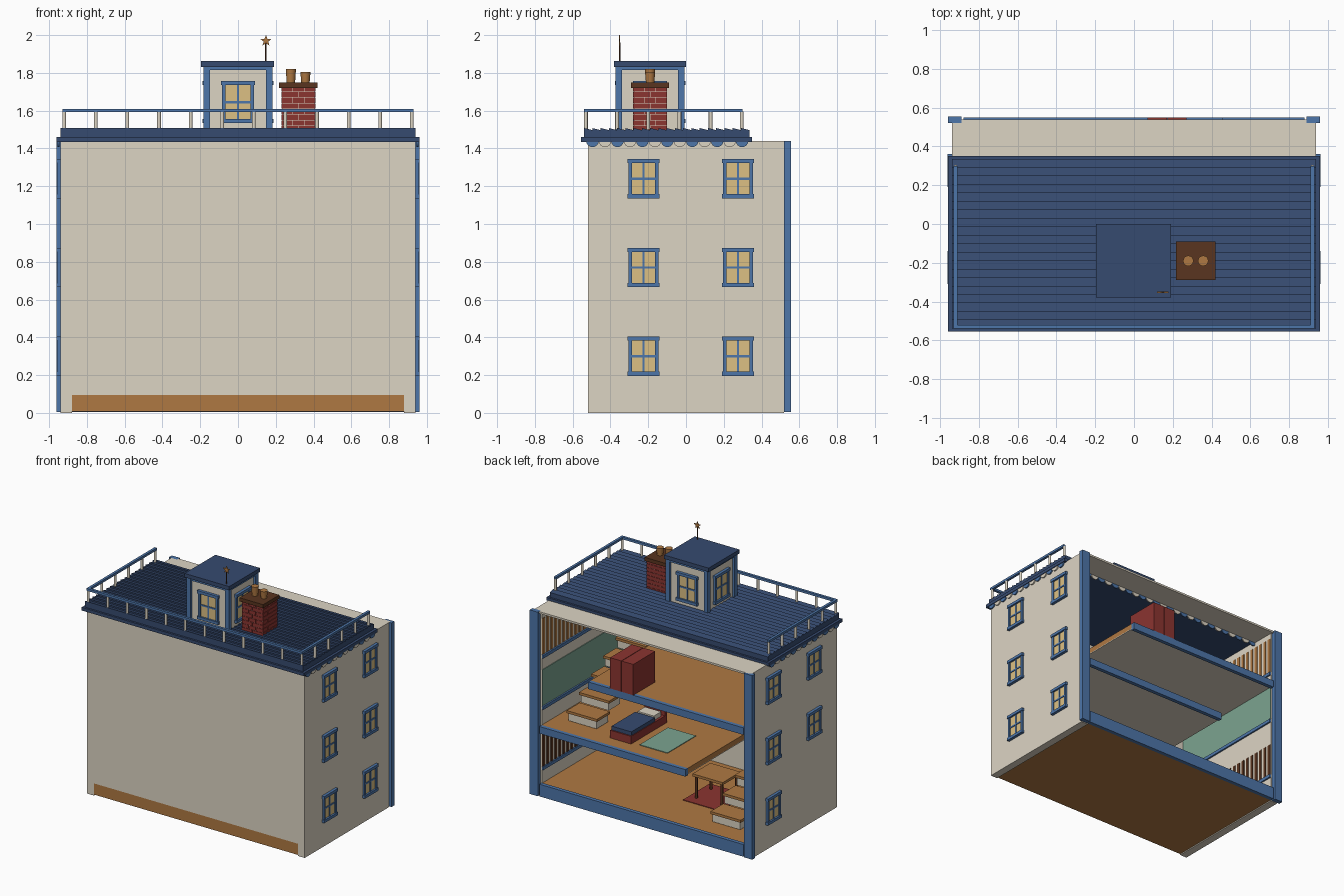
import bpy
import bmesh
import math
from mathutils import Matrix, Vector

default_cube = bpy.data.objects.get("Cube")
if default_cube:
    bpy.data.objects.remove(default_cube, do_unlink=True)


def make_material(name, red, green, blue):
    material = bpy.data.materials.new(name)
    material.use_nodes = True
    colour = (red, green, blue, 1)
    material.diffuse_color = colour
    shader = material.node_tree.nodes["Principled BSDF"]
    shader.inputs["Base Color"].default_value = colour
    shader.inputs["Roughness"].default_value = .8
    return material


cream = make_material("cream plaster", .72, .66, .55)
navy = make_material("navy roof", .037, .07, .16)
blue = make_material("blue trim", .075, .18, .4)
wood = make_material("warm wood", .43, .19, .055)
glass = make_material("yellow pane", .72, .53, .23)
brick = make_material("brick red", .26, .035, .03)
brown = make_material("dark brown", .1, .035, .014)
green = make_material("soft green", .2, .37, .28)


def finish(name, mesh, materials):
    data = bpy.data.meshes.new(name)
    mesh.to_mesh(data)
    mesh.free()
    for material in materials:
        data.materials.append(material)
    part = bpy.data.objects.new(name, data)
    bpy.context.collection.objects.link(part)
    return part


def add_box(mesh, low, high, index=0):
    low, high = Vector(low), Vector(high)
    size = high - low
    place = Matrix.Translation((low + high) / 2) @ Matrix.Diagonal((*size, 1))
    corners = bmesh.ops.create_cube(mesh, size=1, matrix=place)["verts"]
    for face in {face for corner in corners for face in corner.link_faces}:
        face.material_index = index


def boxes(name, material, *pairs):
    mesh = bmesh.new()
    for low, high in pairs:
        add_box(mesh, low, high)
    return finish(name, mesh, [material])


def cylinder(name, material, centre, radius, height, sides=16, top=None):
    mesh = bmesh.new()
    bmesh.ops.create_cone(mesh, cap_ends=True, segments=sides, radius1=radius,
                          radius2=top or radius, depth=height,
                          matrix=Matrix.Translation(centre))
    part = finish(name, mesh, [material])
    for face in part.data.polygons:
        face.use_smooth = abs(face.normal.z) < .9
    return part


def add_prism(mesh, outline, offset, index=0):
    # closed outline extruded along an offset
    face = mesh.faces.new([mesh.verts.new(point) for point in outline])
    solid = bmesh.ops.extrude_face_region(mesh, geom=[face])["geom"]
    moved = [item for item in solid if isinstance(item, bmesh.types.BMVert)]
    bmesh.ops.translate(mesh, verts=moved, vec=offset)
    linked = {f for v in moved for f in v.link_faces} | {face}
    for item in linked:
        item.material_index = index
    bmesh.ops.recalc_face_normals(mesh, faces=list(linked))


# window built facing -y, then turned about z into place
def window(name, centre, turn, scale=1):
    mesh = bmesh.new()
    half, tall, deep = .07 * scale, .095 * scale, .012
    add_box(mesh, (-half, -.004, -tall), (half, .004, tall), 1)
    for side in (-1, 1):
        edge = side * half
        add_box(mesh, (edge - .009, -deep, -tall), (edge + .009, deep, tall))
        rail = side * (tall - .002)
        add_box(mesh, (-half - .015, -deep - .006, rail - .011),
                (half + .015, deep, rail + .011))
    add_box(mesh, (-.006, -.009, -tall), (.006, .009, tall))
    add_box(mesh, (-half, -.009, -.006), (half, .009, .006))
    mesh.transform(Matrix.Translation(centre) @ Matrix.Rotation(turn, 4, "Z"))
    return finish(name, mesh, [blue, glass])


inner, outer, front, back = .88, .94, -.52, .52
top = 1.44

# shell: base, front wall, side walls, corner posts
boxes("base_floor", wood, ((-inner, front, .008), (inner, back, .095)))
boxes("front_wall", cream, ((-inner, front, .095), (inner, front + .04, top)))
for label, side in (("left", 1), ("right", -1)):
    near, far = sorted((side * inner, side * outer))
    boxes(label + "_wall", cream, ((near, front, 0), (far, back, top)))
    near, far = sorted((side * (inner + .01), side * .96))
    boxes(label + "_corner_post", blue, ((near, back, .005), (far, .555, top)))
boxes("back_ceiling", cream, ((-outer, .33, 1.425), (outer, .54, top)))

# storeys: wooden boards, cream undersides, blue back edges
for label, x_low, x_high, level in (("middle", -.38, inner, .55),
                                    ("upper", -inner, .46, 1.01)):
    boxes(label + "_floor", wood,
          ((x_low, front + .04, level - .04), (x_high, back, level)))
    boxes(label + "_floor_underside", cream,
          ((x_low, front + .04, level - .046), (x_high, back, level - .04)))
    boxes(label + "_floor_edge", blue,
          ((x_low, back, level - .055), (x_high, .55, level)))
boxes("base_floor_edge", blue, ((-inner, back, .005), (inner, .55, .1)))

# wallpaper panels and dado rails inside the side walls
for label, side in (("left", 1), ("right", -1)):
    def panel(y_low, y_high, z_low, z_high, thick=.005):
        near, far = sorted((side * inner, side * (inner - thick)))
        return (near, y_low, z_low), (far, y_high, z_high)

    for storey, low, high, paper in (("lower", .22, .48, brown),
                                     ("upper", 1.1, 1.38, wood)):
        stripes = [panel(y / 20 - .46, y / 20 - .435, low, high) for y in range(20)]
        boxes(f"{label}_{storey}_stripes", paper, *stripes)
    boxes(label + "_middle_wallpaper", green, panel(front + .04, back, .7, .98))
    boxes(label + "_dado_rails", blue,
          *[panel(front + .04, back, z, z + .025, .012) for z in (.2, .67, 1.07)])

# side windows; one is left out low on the right wall
for row, z in enumerate((.3, .77, 1.24)):
    for spot, y in (("front", -.225), ("back", .275)):
        window(f"left_{spot}_window_{row}", (outer + .004, y, z), math.pi / 2)
        if row or spot == "back":
            window(f"right_{spot}_window_{row}", (-outer - .004, y, z), -math.pi / 2)

# roof: moulding, slab and overlapping boards
boxes("roof_moulding", navy, ((-.96, -.555, top - .005), (.96, .35, top + .02)))
boxes("roof_slab", navy, ((-outer, -.54, top + .02), (outer, .335, 1.495)))
mesh = bmesh.new()
count, start, pitch = 20, -.54, .04375
for i in range(count):
    y = start + i * pitch
    add_prism(mesh, [(-outer, y, 1.49), (-outer, y + pitch, 1.49),
                     (-outer, y + pitch, 1.497), (-outer, y, 1.508)],
              (2 * outer, 0, 0))
finish("roof_boards", mesh, [navy])

# scalloped valance along both sides and the back
mesh = bmesh.new()
radius = .033


def scallop(centre, along, offset, index):
    arc = [math.pi * (1 + step / 8) for step in range(9)]
    outline = [Vector(centre) + Vector(along) * radius * math.cos(a)
               + Vector((0, 0, radius * math.sin(a))) for a in arc]
    add_prism(mesh, outline, offset, index)


for i in range(13):
    for side in (-1, 1):
        scallop((side * .945, -.495 + i * 2 * radius, top), (0, 1, 0),
                (side * .01, 0, 0), i % 2)
for i in range(27):
    scallop(((i - 13) * 2 * radius, .33, top - .012), (1, 0, 0), (0, .008, 0), i % 2)
finish("roof_valance", mesh, [blue, cream])

# railing on the front and sides
rail_x, rail_front, rail_back, rail_top = .92, -.53, .3, 1.6
rails = [((-rail_x - .01, rail_front - .01, rail_top - .008),
          (rail_x + .01, rail_front + .01, rail_top + .01))]
for side in (-1, 1):
    x = side * rail_x
    rails.append(((x - .01, rail_front, rail_top - .008),
                  (x + .01, rail_back, rail_top + .01)))
boxes("railing_bars", blue, *rails)
spots = [(rail_x * (2 * i / 11 - 1), rail_front) for i in range(12)]
spots += [(side * rail_x, rail_front + i * .165) for side in (-1, 1) for i in range(1, 6)]
for i, (x, y) in enumerate(spots):
    cylinder(f"railing_post_{i}", cream, (x, y, 1.547), .01, .095, 10)

# roof hut with corner posts, cap and four windows
hut_y, hut = -.19, .165
boxes("hut_walls", cream, ((-hut, hut_y - hut, 1.49), (hut, hut_y + hut, 1.83)))
posts = []
for sx in (-1, 1):
    for sy in (-1, 1):
        x, y = sx * hut, hut_y + sy * hut
        posts.append(((x - .017, y - .017, 1.49), (x + .017, y + .017, 1.83)))
boxes("hut_corner_posts", blue, *posts)
boxes("hut_eaves", blue, ((-.18, hut_y - .18, 1.815), (.18, hut_y + .18, 1.832)))
boxes("hut_roof", navy, ((-.195, hut_y - .19, 1.832), (.19, hut_y + .19, 1.862)))
for i in range(4):
    turn = i * math.pi / 2
    reach = hut + .004
    window(f"hut_window_{i}", (math.sin(turn) * reach,
                               hut_y - math.cos(turn) * reach, 1.645), turn, 1.08)

# star on a pole
star_x, star_y, star_z = .148, -.352, 1.97
cylinder("star_pole", brown, (star_x, star_y, 1.91), .004, .1, 8)
mesh = bmesh.new()
outline = []
for i in range(10):
    reach, angle = (.013 if i % 2 else .031), math.pi * i / 5
    outline.append((star_x + reach * math.sin(angle), star_y - .003,
                    star_z + reach * math.cos(angle)))
add_prism(mesh, outline, (0, .006, 0))
finish("star", mesh, [wood])

# chimney: courses of bricks around a mortar core
cx, cy, half = .32, -.19, .09
core = half - .004
boxes("chimney_mortar", cream, ((cx - core, cy - core, 1.49), (cx + core, cy + core, 1.73)))
mesh = bmesh.new()
course, gap = .03, .0015
for row in range(8):
    z = 1.49 + row * course
    cuts = [-half, -.03, .03, half] if row % 2 else [-half, 0, half]
    for a, b in zip(cuts, cuts[1:]):
        for low, high in ((-half, -half + .02), (half - .02, half)):
            add_box(mesh, (cx + a + gap, cy + low, z + gap),
                    (cx + b - gap, cy + high, z + course - gap))
            add_box(mesh, (cx + low, cy + a + gap, z + gap),
                    (cx + high, cy + b - gap, z + course - gap))
finish("chimney_bricks", mesh, [brick])
boxes("chimney_cap", brown, ((cx - .103, cy - .1, 1.72), (cx + .1, cy + .1, 1.748)))
for i, (x, tall) in enumerate(((cx - .04, .072), (cx + .037, .058))):
    cylinder(f"chimney_pot_{i}", wood, (x, cy, 1.748 + tall / 2), .022, tall, top=.027)

# stairs rising towards the front in both stairwells
for label, x, floor in (("lower", -.72, .095), ("upper", .52, .55)):
    for i in range(5):
        y, z = .36 - i * .15, floor + (i + 1) * .085
        boxes(f"{label}_stair_riser_{i}", cream, ((x, y - .14, z - .08), (x + .24, y, z - .02)))
        boxes(f"{label}_stair_tread_{i}", wood,
              ((x - .01, y - .15, z - .02), (x + .25, y + .01, z)))

# furniture
boxes("wardrobe", brick, ((.07, .28, 1.01), (.17, .55, 1.25)), ((.174, .28, 1.01), (.27, .55, 1.25)))
boxes("bed_frame", brick, ((.18, 0, .55), (.36, .42, .61)), ((.18, -.02, .55), (.36, 0, .7)))
boxes("bed_blanket", navy, ((.185, .12, .61), (.355, .41, .64)))
boxes("bed_pillow", cream, ((.2, .02, .61), (.34, .11, .645)))
boxes("bedroom_rug", green, ((-.12, .05, .55), (.12, .4, .555)))
boxes("dining_rug", brick, ((-.42, -.15, .095), (-.1, .18, .1)))
boxes("dining_table_top", wood, ((-.4, -.1, .27), (-.14, .12, .29)))
for i, (x, y) in enumerate(((-.38, -.08), (-.38, .1), (-.16, -.08), (-.16, .1))):
    cylinder(f"dining_table_leg_{i}", brown, (x, y, .185), .01, .17, 8)
